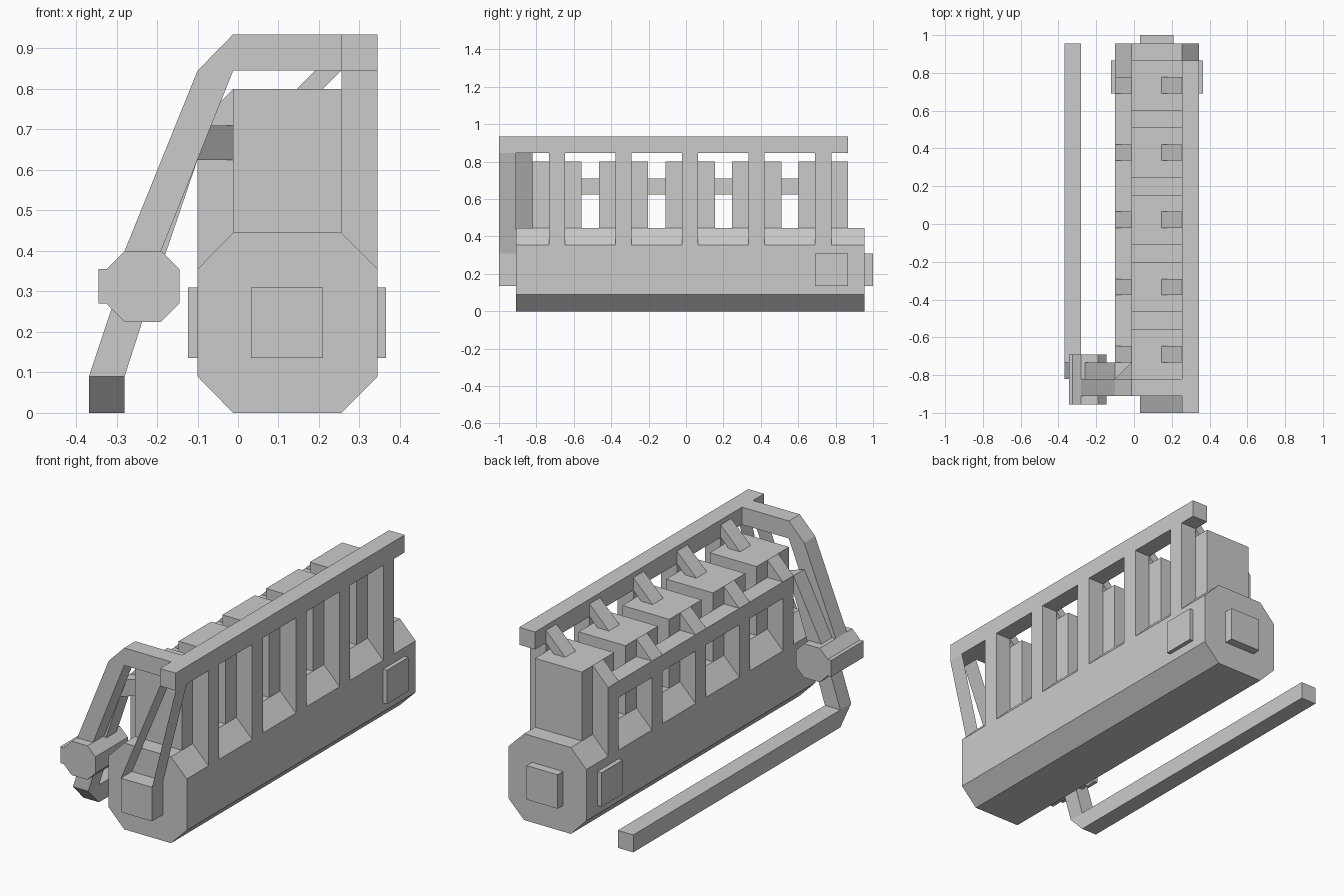
import bpy, bmesh
from mathutils import Vector

if "Cube" in bpy.data.objects:
    bpy.data.objects.remove(bpy.data.objects["Cube"])


def prism(name, profile, axis, lo, hi):
    """Extrude a 2D profile along an axis. y: (x,z)  x: (y,z)  z: (x,y)"""
    place = {
        "x": lambda a, b, t: Vector((t, a, b)),
        "y": lambda a, b, t: Vector((a, t, b)),
        "z": lambda a, b, t: Vector((a, b, t)),
    }[axis]
    bm = bmesh.new()
    near = [bm.verts.new(place(a, b, lo)) for a, b in profile]
    far = [bm.verts.new(place(a, b, hi)) for a, b in profile]
    n = len(profile)
    bm.faces.new(near)
    bm.faces.new(far[::-1])
    for i in range(n):
        j = (i + 1) % n
        bm.faces.new((near[i], far[i], far[j], near[j]))
    bmesh.ops.recalc_face_normals(bm, faces=bm.faces)
    return finish(name, bm)


def box(name, x, y, z):
    return prism(name, [(x[0], z[0]), (x[1], z[0]), (x[1], z[1]), (x[0], z[1])], "y", *y)


def finish(name, bm):
    mesh = bpy.data.meshes.new(name)
    bm.to_mesh(mesh)
    bm.free()
    ob = bpy.data.objects.new(name, mesh)
    bpy.context.collection.objects.link(ob)
    return ob


XL, XR = -0.10, 0.345        # outer sides of the engine
CL, CR = -0.012, 0.255       # cylinder sides
PITCH = 0.356

# Octagonal crankcase
prism("crankcase", [(CL, 0), (CR, 0), (XR, 0.09), (XR, 0.355), (CR, 0.445),
                    (CL, 0.445), (XL, 0.355), (XL, 0.09)], "y", -0.91, 0.955)

# Cylinders with side posts and the angled ports that join them to the rails
for i in range(5):
    y = -0.69 + PITCH * i
    port = (y - 0.043, y + 0.043)
    box(f"cylinder_{i}", (CL, CR), (y - 0.132, y + 0.132), (0.44, 0.80))
    box(f"right_post_{i}", (CR, XR), port, (0.355, 0.845))
    box(f"left_post_{i}", (XL, CL), port, (0.355, 0.625))
    prism(f"right_port_{i}", [(0.145, 0.80), (0.21, 0.80), (CR, 0.845), (CR, 0.91)], "y", *port)
    prism(f"left_port_{i}", [(XL, 0.71), (CL, 0.71), (CL, 0.80)], "y", *port)

# Upper right rail, and lower left rail with a mitred front corner
box("right_rail", (CR, XR), (-1.0, 0.865), (0.845, 0.935))
prism("left_rail", [(CL, 0.777), (XL, 0.777), (XL, -0.82), (CL, -0.732)], "z", 0.625, 0.71)

# Pipes from both rails down to the drum
prism("upper_pipe", [(CR, 0.845), (CR, 0.935), (CL, 0.935), (XL, 0.845),
                     (-0.28, 0.40), (-0.19, 0.40), (CL, 0.845)], "y", -0.91, -0.82)
prism("lower_pipe", [(XL, 0.625), (XL, 0.71), (-0.265, 0.39), (-0.18, 0.39)], "y", -0.82, -0.732)

# Drum with a small flat flange on its outer side
prism("drum", [(-0.345, 0.27), (-0.325, 0.27), (-0.28, 0.225), (-0.19, 0.225),
               (-0.145, 0.27), (-0.145, 0.355), (-0.19, 0.40), (-0.28, 0.40),
               (-0.325, 0.355), (-0.345, 0.355)], "y", -0.955, -0.69)

# Exhaust: down pipe and long tail pipe with a mitred front end
prism("down_pipe", [(-0.368, 0.09), (-0.28, 0.09), (-0.235, 0.23), (-0.305, 0.28)],
      "y", -0.82, -0.732)
prism("tail_pipe", [(-0.82, 0.09), (-0.732, 0), (0.955, 0), (0.955, 0.09)], "x", -0.368, -0.28)

# Square covers on the front, back and sides of the crankcase
box("front_cover", (0.032, 0.21), (-1.0, -0.91), (0.135, 0.31))
box("back_cover", (0.032, 0.21), (0.955, 1.0), (0.135, 0.31))
box("left_cover", (-0.123, XL), (0.69, 0.865), (0.135, 0.31))
box("right_cover", (XR, 0.366), (0.69, 0.865), (0.135, 0.31))

# Two thin slats from the front cover up to the rail end
for name, x0, x1 in (("front_slat_left", 0.032, CR), ("front_slat_right", 0.21, XR)):
    bm = bmesh.new()
    pts = [(x0, -1, 0.31), (x0, -0.91, 0.31), (x1, -0.91, 0.845), (x1, -1, 0.845)]
    face = bm.faces.new([bm.verts.new(p) for p in pts])
    face.normal_update()
    outward = -1 if name.endswith("left") else 1
    if face.normal.x * outward < 0:
        face.normal_flip()
    finish(name, bm)
